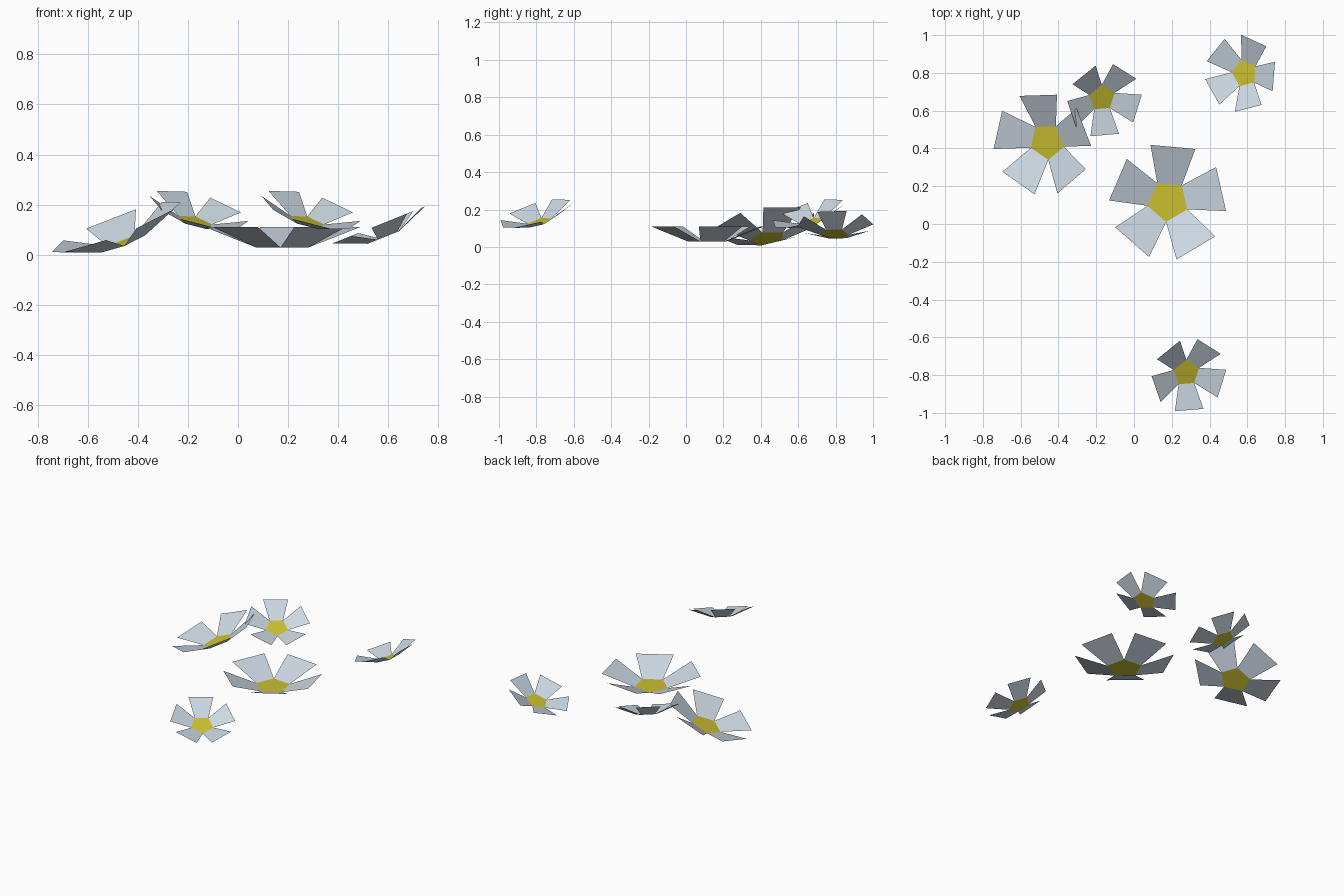
import bpy
import bmesh
from math import radians, sin, cos
from mathutils import Vector, Matrix

cube = bpy.data.objects.get("Cube")
if cube:
    bpy.data.objects.remove(cube, do_unlink=True)


def make_material(name, rgb):
    mat = bpy.data.materials.new(name)
    mat.use_nodes = True
    color = (*rgb, 1.0)
    mat.diffuse_color = color
    mat.node_tree.nodes["Principled BSDF"].inputs["Base Color"].default_value = color
    return mat


PETAL = make_material("pale blue petal", (0.61, 0.70, 0.78))
CENTRE = make_material("yellow centre", (0.60, 0.53, 0.03))

# Proportions relative to the petal tip radius
CENTRE_RADIUS = 0.355
CUP_DEPTH = 0.26
HALF_TIP = 22.5   # half the angle covered by a petal tip
STEP = 72


def polar(radius, degrees, z):
    a = radians(degrees)
    return Vector((radius * cos(a), radius * sin(a), z))


def flower(name, ring_centre, normal, radius, turn):
    """Five flared petals around a pentagon; ring_centre is the middle of the tips."""
    bm = bmesh.new()
    # Yellow pentagon, with a corner between each pair of petals
    base = [bm.verts.new(polar(CENTRE_RADIUS, STEP * (i - 0.5), -CUP_DEPTH))
            for i in range(5)]
    bm.faces.new(base).material_index = 1
    # One flared petal on each pentagon edge
    for i in range(5):
        tips = [bm.verts.new(polar(1, STEP * i + side * HALF_TIP, 0)) for side in (-1, 1)]
        bm.faces.new((base[i], tips[0], tips[1], base[(i + 1) % 5]))
    # Size, turn, tilt and place the flower
    tilt = Vector((0, 0, 1)).rotation_difference(Vector(normal).normalized())
    bm.transform(Matrix.Translation(ring_centre) @ tilt.to_matrix().to_4x4()
                 @ Matrix.Rotation(radians(turn), 4, 'Z') @ Matrix.Scale(radius, 4))
    mesh = bpy.data.meshes.new(name)
    bm.to_mesh(mesh)
    bm.free()
    mesh.materials.append(PETAL)
    mesh.materials.append(CENTRE)
    obj = bpy.data.objects.new(name, mesh)
    bpy.context.collection.objects.link(obj)
    return obj


flower("large_flat_flower", (0.18, 0.121, 0.11), (0, 0, 1), 0.312, 84.8)
flower("large_tilted_flower", (-0.487, 0.427, 0.113), (-0.385, -0.147, 1), 0.278, 93.2)
flower("small_right_flower", (0.565, 0.797, 0.12), (-0.4, 0, 1), 0.205, -5)
for name, x, y in (("small_back_flower", -0.156, 0.652),
                   ("small_front_flower", 0.291, -0.804)):
    flower(name, (x, y, 0.18), (0.28, -0.31, 1), 0.205, -15.4)
